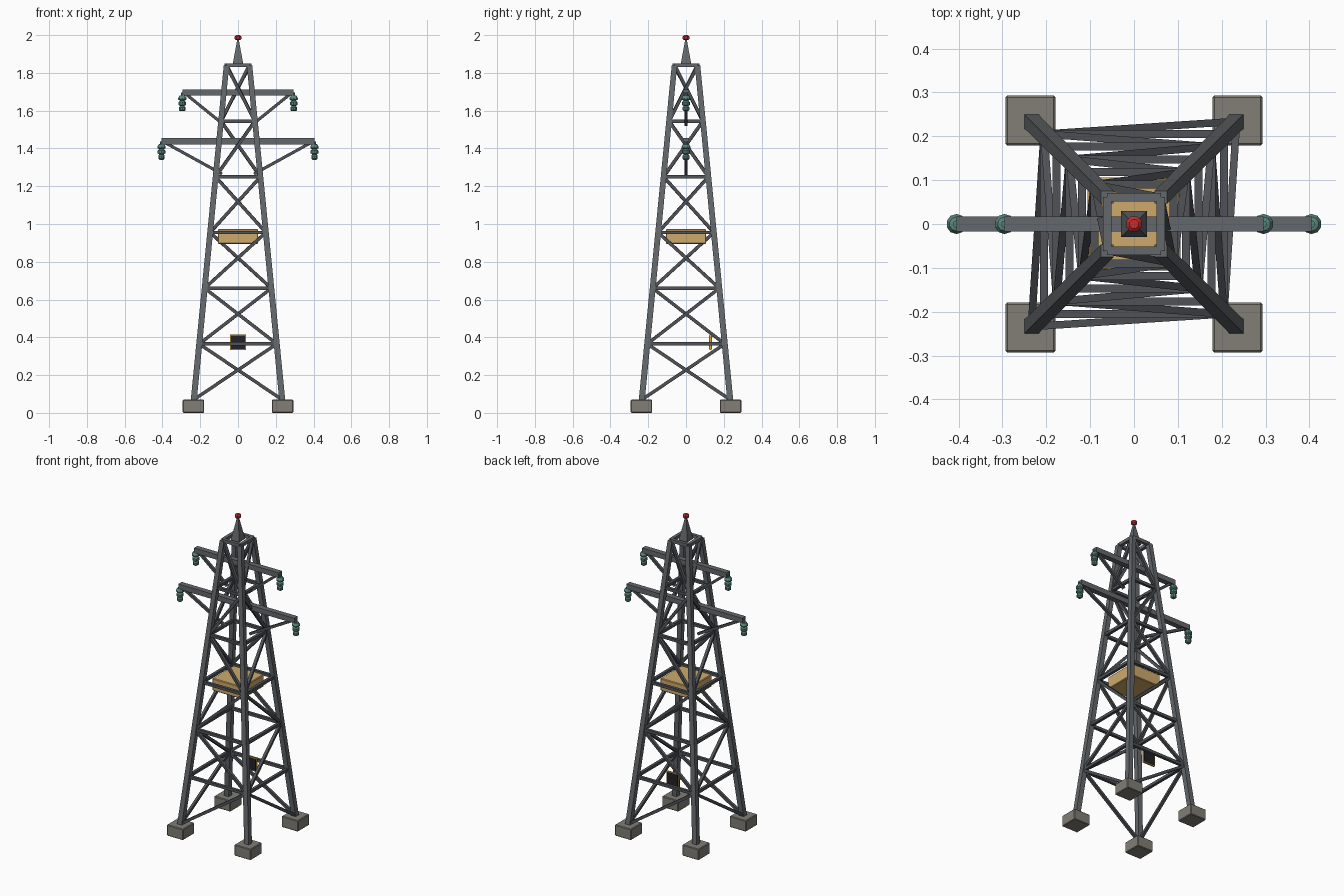
import bpy, bmesh, math
from mathutils import Vector, Matrix

if "Cube" in bpy.data.objects:
    bpy.data.objects.remove(bpy.data.objects["Cube"])

def mat(name, c):
    m = bpy.data.materials.new(name)
    m.diffuse_color = (*c, 1)
    m.use_nodes = True
    m.node_tree.nodes["Principled BSDF"].inputs["Base Color"].default_value = m.diffuse_color
    return m

CONCRETE = mat("concrete", (0.22, 0.21, 0.18))
STEEL = mat("steel", (0.13, 0.14, 0.15))
BRACE = mat("dark_steel", (0.08, 0.085, 0.095))
TAN = mat("timber", (0.62, 0.40, 0.15))
GREEN = mat("ceramic", (0.10, 0.24, 0.20))
RED = mat("red", (0.65, 0.02, 0.02))
YELLOW = mat("yellow", (0.75, 0.45, 0.03))
BLACK = mat("black", (0.015, 0.015, 0.02))

def finish(name, bm, material, bevel=0):
    bmesh.ops.recalc_face_normals(bm, faces=bm.faces)
    me = bpy.data.meshes.new(name)
    bm.to_mesh(me)
    bm.free()
    me.materials.append(material)
    ob = bpy.data.objects.new(name, me)
    bpy.context.collection.objects.link(ob)
    if bevel:
        mod = ob.modifiers.new("bevel", 'BEVEL')
        mod.width, mod.segments = bevel, 1
    return ob

def box(bm, c, s):
    bmesh.ops.create_cube(bm, size=1, matrix=Matrix.Translation(c) @ Matrix.Diagonal((*s, 1)))

def bar(bm, a, b, w):
    a, b = Vector(a), Vector(b)
    d = b - a
    m = Matrix.Translation((a + b) / 2) @ d.to_track_quat('Z', 'Y').to_matrix().to_4x4()
    bmesh.ops.create_cube(bm, size=1, matrix=m @ Matrix.Diagonal((w, w, d.length, 1)))

def lathe(bm, profile, centre, n):
    rings = [[bm.verts.new((centre[0] + r * math.cos(2 * math.pi * (k + .5) / n),
                            centre[1] + r * math.sin(2 * math.pi * (k + .5) / n),
                            centre[2] + z)) for k in range(n)] for r, z in profile]
    for p, q in zip(rings, rings[1:]):
        for k in range(n):
            bm.faces.new((p[k], p[(k + 1) % n], q[(k + 1) % n], q[k]))
    bm.faces.new(rings[0])
    bm.faces.new(rings[-1])

CORNERS = [(-1, -1), (1, -1), (1, 1), (-1, 1)]
Z0, Z1, H0, H1 = 0.07, 1.84, 0.234, 0.061

def corner(k, i):
    # leg centre at corner k, lattice level i of 6
    h = H0 + (H1 - H0) * i / 6
    x, y = CORNERS[k % 4]
    return Vector((x * h, y * h, Z0 + (Z1 - Z0) * i / 6))

# concrete feet
bm = bmesh.new()
for x, y in CORNERS:
    box(bm, (x * 0.236, y * 0.236, 0.035), (0.114, 0.114, 0.07))
finish("footings", bm, CONCRETE, 0.004)

# leaning legs, square section kept level
bm = bmesh.new()
for k in range(4):
    quads = []
    for p, w in ((corner(k, 0), 0.016), (corner(k, 6), 0.0145)):
        quads.append([bm.verts.new(p + Vector((x * w, y * w, 0))) for x, y in CORNERS])
    lo, hi = quads
    bm.faces.new(lo)
    bm.faces.new(hi)
    for j in range(4):
        bm.faces.new((lo[j], lo[(j + 1) % 4], hi[(j + 1) % 4], hi[j]))
finish("legs", bm, STEEL)

# horizontal rails and zigzag diagonals on the four faces
rails, diags = bmesh.new(), bmesh.new()
for i in range(6):
    for k in range(4):
        if i:
            bar(rails, corner(k, i), corner(k + 1, i), 0.018)
        a, b = (k, k + 1) if (i + k) % 2 == 0 else (k + 1, k)
        bar(diags, corner(a, i), corner(b, i + 1), 0.017)
finish("rails", rails, BRACE)
finish("diagonals", diags, BRACE)

# top ring
bm = bmesh.new()
for k in range(4):
    bar(bm, corner(k, 6), corner(k + 1, 6), 0.02)
finish("top_ring", bm, STEEL)

# spike and warning light
bm = bmesh.new()
lathe(bm, [(0.042, 1.838), (0.006, 1.975)], (0, 0, 0), 4)
finish("spike", bm, STEEL)
bm = bmesh.new()
lathe(bm, [(0.011, 1.973), (0.019, 1.980), (0.019, 1.993), (0.011, 2.0)], (0, 0, 0), 8)
finish("warning_light", bm, RED)

# cross arms, struts and hanging insulators
INS = [(0.008, 0.0), (0.008, -0.014), (0.016, -0.016), (0.023, -0.028), (0.023, -0.036), (0.013, -0.042),
       (0.021, -0.050), (0.021, -0.064), (0.012, -0.070), (0.018, -0.077), (0.018, -0.092), (0.012, -0.098)]
for name, z, half, zin, xin in (("upper", 1.695, 0.295, 1.525, 0.075), ("lower", 1.438, 0.405, 1.265, 0.085)):
    bm = bmesh.new()
    box(bm, (0, 0, z), (2 * half, 0.034, 0.032))
    finish(name + "_arm", bm, STEEL)
    st, ins = bmesh.new(), bmesh.new()
    for s in (-1, 1):
        bar(st, (s * (half - 0.02), 0, z - 0.008), (s * xin, 0, zin), 0.016)
        lathe(ins, INS, (s * half, 0, z), 10)
    finish(name + "_struts", st, BRACE)
    finish(name + "_insulators", ins, GREEN)

# service platform
bm = bmesh.new()
box(bm, (0, 0, 0.934), (0.212, 0.212, 0.078))
finish("platform", bm, TAN, 0.004)

# warning sign: yellow plate with dark panels on both sides
bm = bmesh.new()
box(bm, (0, 0.13, 0.374), (0.084, 0.010, 0.084))
finish("sign_plate", bm, YELLOW)
bm = bmesh.new()
box(bm, (0, 0.13, 0.374), (0.074, 0.014, 0.074))
finish("sign_panel", bm, BLACK)
